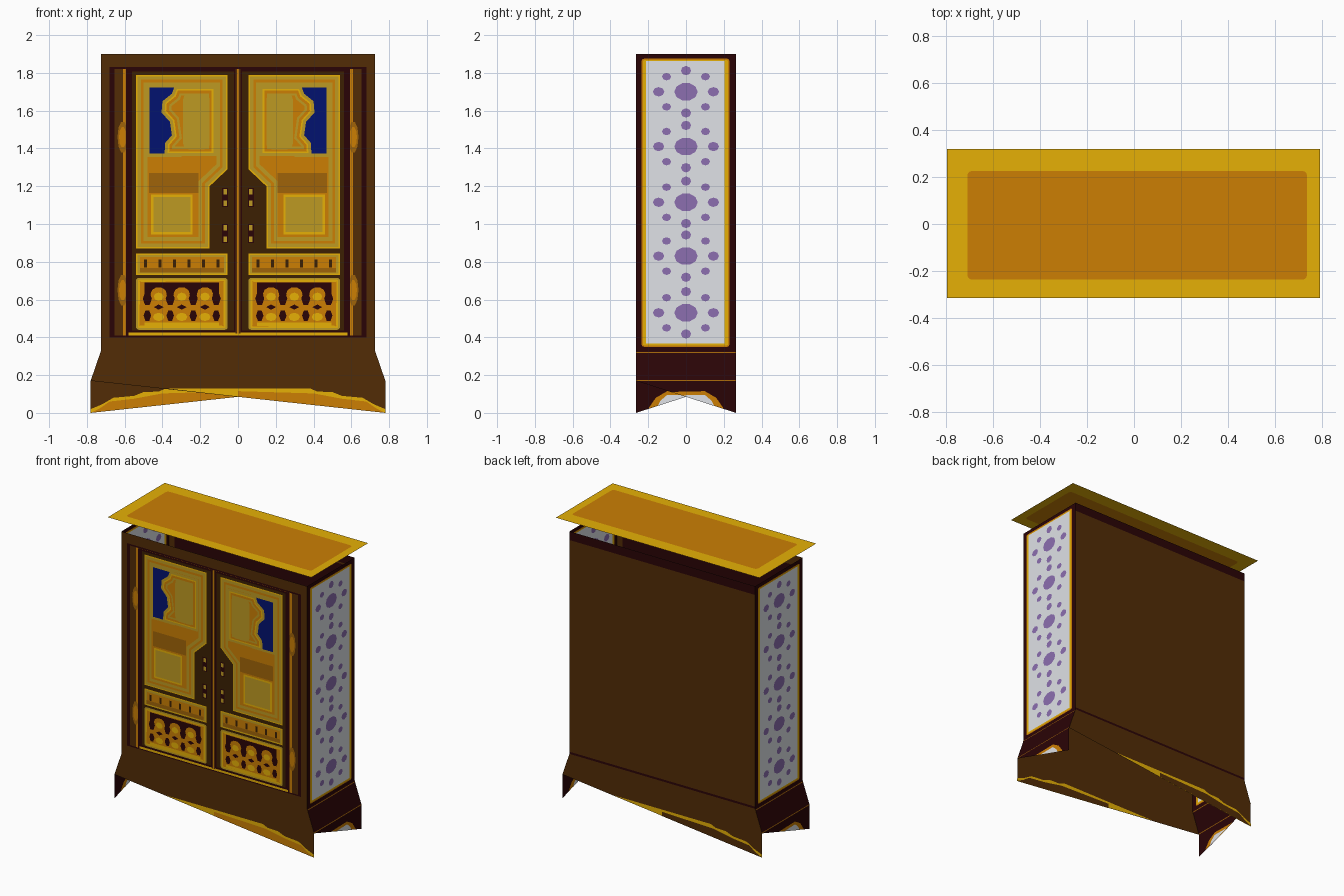
import bpy, bmesh, math
from mathutils import Vector, Matrix

if "Cube" in bpy.data.objects:
    bpy.data.objects.remove(bpy.data.objects["Cube"])

# Colours, given as display values and converted to linear
PALETTE = {
    "brown wood": "522C06", "dark wood": "3C2002", "maroon": "2A0406",
    "gold": "E6B006", "orange": "CC7F04", "old yellow": "BE9A22",
    "white": "E6E9EE", "purple": "8C6EB0", "blue": "021270", "bronze": "A06408"}
NAMES = list(PALETTE)
MATS = []


def linear(c):
    return c / 12.92 if c <= 0.04045 else ((c + 0.055) / 1.055) ** 2.4


for name, code in PALETTE.items():
    rgb = [linear(int(code[i:i + 2], 16) / 255) for i in (0, 2, 4)] + [1]
    mat = bpy.data.materials.new(name)
    mat.use_nodes = True
    mat.diffuse_color = rgb
    node = mat.node_tree.nodes["Principled BSDF"]
    node.inputs["Base Color"].default_value = rgb
    node.inputs["Roughness"].default_value = 0.9
    MATS.append(mat)

# Main sizes
W, D, FOOT = 0.725, 0.265, 0.78
TOP, WAIST, HIP, ARCH = 1.9, 0.33, 0.17, 0.085
STEP = 0.0012


# 2D shape helpers
def rect(u0, u1, v0, v1):
    return [(u0, v0), (u1, v0), (u1, v1), (u0, v1)]


def ellipse(u, v, a, b, n=10):
    return [(u + a * math.cos(2 * math.pi * i / n), v + b * math.sin(2 * math.pi * i / n))
            for i in range(n)]


def rounded(u0, u1, v0, v1, r):
    pts = []
    for k, (u, v) in enumerate([(u1 - r, v1 - r), (u0 + r, v1 - r), (u0 + r, v0 + r), (u1 - r, v0 + r)]):
        for i in range(4):
            a = math.pi / 2 * (k + i / 3)
            pts.append((u + r * math.cos(a), v + r * math.sin(a)))
    return pts


def flip(pts):
    return [(-u, v) for u, v in pts]


def inset(pts, d):
    # Mitred offset towards the inside
    p = [Vector(q) for q in pts]
    area = sum(p[i - 1].cross(p[i]) for i in range(len(p)))
    out = []
    for i, q in enumerate(p):
        e, f = (q - p[i - 1]).normalized(), (p[(i + 1) % len(p)] - q).normalized()
        n, m = Vector((-e.y, e.x)), Vector((-f.y, f.x))
        out.append(tuple(q + (n + m) * (d * math.copysign(1, area) / (1 + n.dot(m)))))
    return out


def rings(pts, layer, *steps):
    # Concentric bands: each step is (inset distance, colour)
    return [(inset(pts, d), colour, layer + i) for i, (d, colour) in enumerate(steps)]


# Ways of laying a 2D shape on the cabinet
def front(u, v, d):
    return (u, -D - d, v)


def side(u, v, d):
    # Follows the flared outline of the ends
    t = min(max((WAIST - v) / (WAIST - HIP), 0), 1)
    return (W + (FOOT - W) * t + d, u, v)


def flat(u, v, d):
    return (u, v, 2.0 + d)


def build(name, shapes, place, turn=0, both=False):
    # shapes: (points, colour, layer); both also lays them on the inner face
    bm = bmesh.new()
    spin = Matrix.Rotation(turn, 3, 'Z')
    for pts, colour, layer in shapes:
        for sign in ((1, -1) if both and layer else (1,)):
            face = bm.faces.new([bm.verts.new(spin @ Vector(place(u, v, sign * layer * STEP)))
                                 for u, v in pts])
            face.normal_update()
            out = spin @ (Vector(place(0, 1, sign)) - Vector(place(0, 1, 0)))
            if face.normal.dot(out) < 0:
                face.normal_flip()
            face.material_index = NAMES.index(colour)
    mesh = bpy.data.meshes.new(name)
    bm.to_mesh(mesh)
    bm.free()
    for m in MATS:
        mesh.materials.append(m)
    ob = bpy.data.objects.new(name, mesh)
    bpy.context.scene.collection.objects.link(ob)


# Front and back walls: flared base, one lower corner left open
wall = [(-W, TOP), (-W, WAIST), (-FOOT, HIP), (0, ARCH), (FOOT, 0), (FOOT, HIP), (W, WAIST), (W, TOP)]
apron = [(0, .13), (.38, .13), (.42, .113), (.5, .11), (.55, .09), (.66, .08),
         (.72, .045), (FOOT, .02), (FOOT, 0), (0, ARCH)]
apron_low = [(0, .115), (.4, .103), (.55, .075), (.68, .06), (.73, .025), (FOOT, 0), (0, ARCH)]
corner = [(0, .13), (-.38, .13), (0, ARCH)]
bands = [(rect(-W, W, TOP - .06, TOP), "maroon", 1), (rect(-W, W, WAIST, WAIST + .015), "maroon", 1)]
for name, turn, outer, inner in (("front", 0, "orange", "brown wood"),
                                 ("back", math.pi, "brown wood", "orange")):
    build(name + "_wall", [(wall, "brown wood", 0)], front, turn)
    build(name + "_apron_trim", [(apron, "gold", 1), (corner, "gold", 1)], front, turn, True)
    build(name + "_apron_fill", [(apron_low, outer, 2), (apron_low, inner, -2)], front, turn)
    build(name + "_inner_lining", [(rect(-.68, .68, 1.2, 1.83), "maroon", -2)], front, turn)
build("back_bands", bands, front, math.pi, True)

# End walls with flowered panels, one lower corner left open
end = rect(-D, D, WAIST - .002, TOP)
hip = rect(-D, D, HIP, WAIST)
foot = [(-D, HIP), (0, ARCH), (D, 0), (D, HIP)]
arch = [(-.08, .111), (.1, .115), (.16, .08), (.2, .022), (0, ARCH)]
arch_in = [(-.025, .093), (.1, .095), (.135, .065), (.15, .037), (0, ARCH)]
border = rounded(-.235, .23, .35, 1.875, .012)
flowers = []
for z in (1.7, 1.41, 1.115, .83, .53):
    flowers.append((ellipse(0, z, .062, .048), "purple", 3))
    for s in (-1, 1):
        flowers.append((ellipse(0, z + s * .112, .027, .025, 8), "purple", 3))
        flowers.append((ellipse(s * .145, z, .03, .025, 8), "purple", 3))
        for t in (-1, 1):
            flowers.append((ellipse(s * .103, z + t * .08, .024, .02, 8), "purple", 3))
for name, turn in (("left", 0), ("right", math.pi)):
    build(name + "_end_wall", [(p, "maroon", 0) for p in (end, hip, foot)], side, turn)
    build(name + "_end_panel", [(border, "orange", 1), (inset(border, .008), "gold", 1.5),
                                (rect(-.212, .205, .368, 1.862), "white", 2)] + flowers, side, turn, True)
    build(name + "_end_trim", [(arch, "orange", 1), (arch_in, "white", 2)]
          + [(rect(-D, D, z, z + .005), "bronze", 1) for z in (WAIST - .012, HIP)], side, turn, True)

# Door surround
surround = [(rect(-.68, .68, .4, 1.83), "maroon", 1), (rect(-.655, .655, .41, 1.82), "brown wood", 2),
            (rect(-.61, .61, .41, 1.82), "orange", 3), (rect(-.592, .592, .41, 1.82), "maroon", 4),
            (rect(-.58, .58, .41, .425), "gold", 5), (rect(-.012, .012, .42, 1.82), "brown wood", 6),
            (rect(-.004, .004, .42, 1.82), "orange", 7)]
for s in (-1, 1):
    for z in (1.46, .65):
        surround.append((ellipse(s * .61, z, .028, .085), "bronze", 3.3))
        surround.append((ellipse(s * .61, z, .02, .055), "orange", 3.6))
build("door_surround", surround, front)

# One door; the other is its mirror image
door = [(rect(.022, .56, .437, 1.808), "dark wood", 5)]
panel = [(.055, 1.79), (.055, 1.29), (.15, 1.2), (.15, .87), (.54, .87), (.54, 1.79)]
door += rings(panel, 6, (0, "gold"), (.008, "old yellow"), (.026, "orange"),
              (.04, "old yellow"), (.06, "orange"))

# Upper painting with scalloped plaque and blue corner
door.append((rect(.3, .482, 1.355, 1.735), "old yellow", 11))
door.append((rect(.3, .468, 1.372, 1.722), "blue", 12))
plaque = [(.115, 1.73), (.335, 1.73), (.35, 1.69), (.4, 1.65), (.405, 1.59), (.36, 1.54),
          (.35, 1.47), (.385, 1.43), (.39, 1.36), (.115, 1.36)]
door += rings(plaque, 13, (0, "old yellow"), (.016, "gold"), (.024, "orange"),
              (.038, "old yellow"), (.05, "orange"))
door.append((rounded(.15, .29, 1.395, 1.69, .03), "old yellow", 18))

# Lower painting: shaded band above a plain square
door.append((rect(.21, .47, 1.165, 1.27), "bronze", 11))
door += rings(rect(.24, .46, .945, 1.155), 12, (0, "gold"), (.012, "old yellow"))

# Narrow middle band with dark slots
strip = rect(.055, .54, .73, .845)
door += rings(strip, 6, (0, "gold"), (.008, "old yellow"), (.02, "orange"))
door.append((rect(.075, .52, .742, .768), "bronze", 9))
for i in range(6):
    u = .105 + i * .077
    door.append((rect(u - .008, u + .008, .77, .812), "dark wood", 9))

# Bottom panel: two rows of rounded ornaments with dark gaps
tray = rounded(.055, .54, .44, .715, .015)
door += rings(tray, 6, (0, "old yellow"), (.01, "gold"), (.022, "orange"))
door += [(rect(.1, .495, .625, .69), "maroon", 9), (rect(.1, .495, .46, .478), "gold", 9)]
for u in (.115, .237, .359, .48):
    door.append((ellipse(u, .605, .024, .04, 6), "maroon", 9))
    door.append((ellipse(u, .515, .02, .032, 6), "maroon", 9))
for u in (.175, .298, .42):
    door.append((ellipse(u, .63, .043, .036), "orange", 10))
    door.append((ellipse(u, .615, .026, .022, 8), "gold", 11))
    door.append((ellipse(u, .56, .026, .014, 4), "maroon", 11))
    door.append((ellipse(u, .508, .03, .022, 8), "gold", 11))

# Handle plates
for z in (1.14, .95):
    door.append((rect(.052, .085, z - .05, z + .05), "maroon", 6))
    for s in (-1, 1):
        door.append((rect(.058, .077, z + s * .03 - .014, z + s * .03 + .014), "old yellow", 7))

build("left_door", door, front)
build("right_door", [(flip(p), c, k) for p, c, k in door], front)

# Floating top board
build("top_board", [(rect(-.797, .793, -.315, .32), "gold", 0)], flat)
build("top_inlay", [(rounded(-.71, .737, -.237, .226, .02), "orange", 1)], flat, 0, True)
